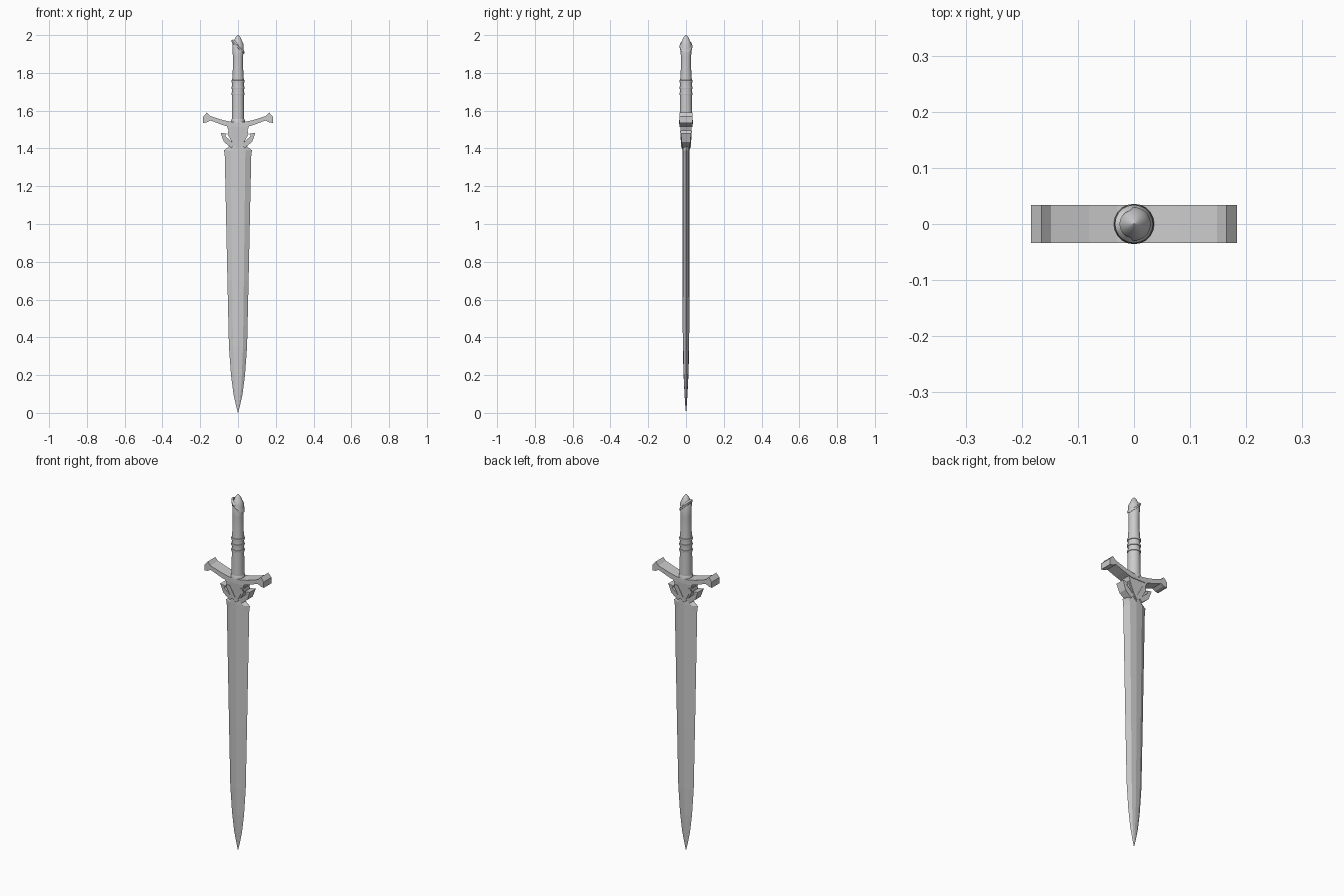
import bpy, bmesh, math

if "Cube" in bpy.data.objects:
    bpy.data.objects.remove(bpy.data.objects["Cube"])


def make(name, verts, faces, smooth=False):
    mesh = bpy.data.meshes.new(name)
    mesh.from_pydata(verts, [], faces)
    bm = bmesh.new()
    bm.from_mesh(mesh)
    bmesh.ops.remove_doubles(bm, verts=bm.verts, dist=1e-5)
    bmesh.ops.recalc_face_normals(bm, faces=bm.faces)
    bm.to_mesh(mesh)
    bm.free()
    obj = bpy.data.objects.new(name, mesh)
    bpy.context.collection.objects.link(obj)
    if smooth:
        bpy.ops.object.select_all(action='DESELECT')
        obj.select_set(True)
        bpy.context.view_layer.objects.active = obj
        bpy.ops.object.shade_smooth_by_angle(angle=math.radians(35))
    return obj


def loft(name, rings, closed=False, smooth=False):
    """Skin a stack of equal-length rings; closed joins last ring to first."""
    n, m = len(rings[0]), len(rings)
    verts = [p for r in rings for p in r]
    faces = [(i * n + j, i * n + (j + 1) % n,
              (i + 1) % m * n + (j + 1) % n, (i + 1) % m * n + j)
             for i in range(m if closed else m - 1) for j in range(n)]
    if not closed:
        faces += [tuple(range(n)), tuple(range((m - 1) * n, m * n))]
    return make(name, verts, faces, smooth)


def lathe(name, profile, slope=0.0, closed=False, sides=20):
    """Revolve (radius, z) points round z; slope shears the rings along x."""
    angles = [2 * math.pi * k / sides for k in range(sides)]
    rings = [[(r * math.cos(a), r * math.sin(a), z - slope * r * math.cos(a))
              for a in angles] for r, z in profile]
    return loft(name, rings, closed, smooth=True)


def plate(name, outline, depth):
    """Extrude an x-z outline along y, to the half-thickness depth(z)."""
    return loft(name, [[(x, s * depth(z), z) for x, z in outline] for s in (-1, 1)])


def mirrored(half):
    return half + [(-x, z) for x, z in reversed(half) if x > 0]


# Blade: bevelled edges, broad faces and a low central ridge
sections = [(0.004, 0.001, 0.0005), (0.04, 0.011, 0.004), (0.1, 0.024, 0.008),
            (0.2, 0.037, 0.013), (0.35, 0.048, 0.017), (0.7, 0.056, 0.018),
            (1.36, 0.07, 0.019), (1.39, 0.074, 0.019), (1.415, 0.042, 0.019),
            (1.46, 0.03, 0.019)]
cross = [(1, 0), (0.55, 0.82), (0, 1), (-0.55, 0.82),
         (-1, 0), (-0.55, -0.82), (0, -1), (0.55, -0.82)]
sections[0] = (0.0, 0.001, 0.0005)
loft("blade", [[(w * x, t * y, z) for x, y in cross] for z, w, t in sections])

# Crossguard: swept-up bar with flared, notched ends
guard = [(0.03, 1.54), (0.08, 1.55), (0.148, 1.572), (0.165, 1.59), (0.184, 1.568),
         (0.184, 1.535), (0.165, 1.538), (0.146, 1.548), (0.09, 1.527), (0.045, 1.513)]
plate("crossguard", guard + [(-x, z) for x, z in reversed(guard)], lambda z: 0.034)

# Tapered block beneath the guard
block = [(0.06, 1.52), (0.05, 1.495), (0.055, 1.475), (0.03, 1.43), (0.0, 1.395)]
plate("guard_block", mirrored(block), lambda z: 0.031 - (1.52 - z) * 0.08)

# Leaf-shaped wings either side and a raised V of ribs on each face
wing = [(0.02, 1.42), (0.035, 1.403), (0.075, 1.435), (0.092, 1.483),
        (0.06, 1.478), (0.068, 1.465), (0.05, 1.45)]
rib = [(0.0, 1.43), (0.0, 1.402), (0.022, 1.43), (0.052, 1.49), (0.032, 1.492)]
for side, label in ((1, "right"), (-1, "left")):
    plate("wing_" + label, [(side * x, z) for x, z in wing],
          lambda z: 0.027 - (1.483 - z) * 0.08)
    plate("rib_" + label, [(side * x, z) for x, z in rib],
          lambda z: 0.033 - (1.52 - z) * 0.07)

# Grip with a slight waist, ending in a cone
lathe("grip", [(0.033, 1.52), (0.033, 1.6), (0.031, 1.69), (0.031, 1.76),
               (0.027, 1.83), (0.027, 1.88), (0.03, 1.95), (0.023, 1.965),
               (0.013, 1.988), (0.001, 2.0)])

# Grip bands
for i, z in enumerate((1.69, 1.722, 1.755)):
    lathe("grip_band_%d" % (i + 1), [(0.029, z - 0.008), (0.034, z - 0.006),
          (0.035, z), (0.034, z + 0.006), (0.029, z + 0.008)], closed=True)
lathe("grip_base_collar", [(0.03, 1.53), (0.036, 1.53), (0.036, 1.55), (0.03, 1.56)],
      closed=True)

# Slanted collar wrapped round the pommel
lathe("pommel_collar", [(0.025, 1.93), (0.033, 1.932), (0.034, 1.943), (0.025, 1.955)],
      slope=0.9, closed=True)
